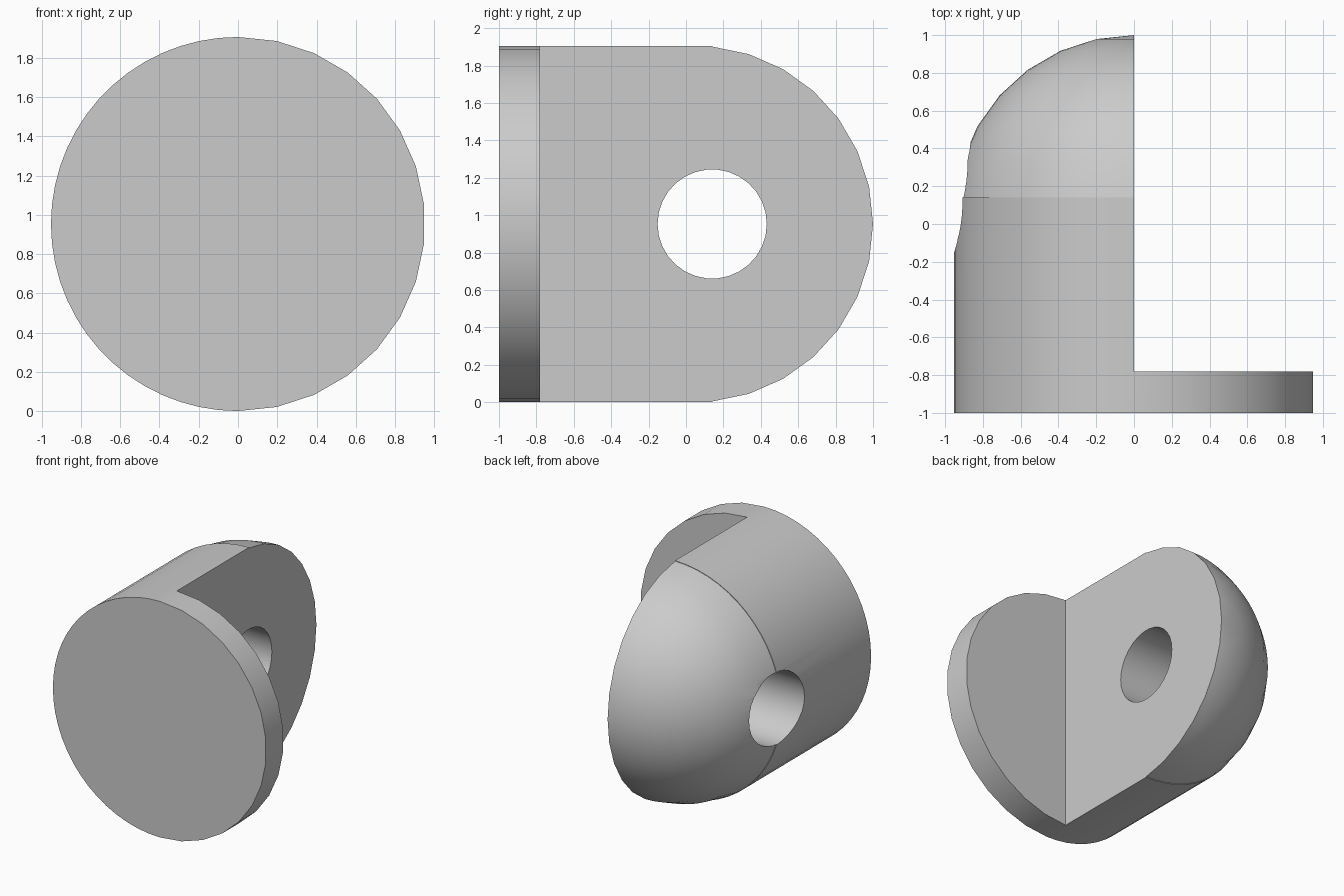
import bpy
import bmesh
from math import sin, cos, radians, sqrt, pi
from mathutils import Vector

cube = bpy.data.objects.get("Cube")
if cube:
    bpy.data.objects.remove(cube, do_unlink=True)

R = 0.953            # round body radius
FRONT, STEP, SEAM = -1.0, -0.78, 0.14
DOME_Y = 1.0 - R     # dome centre

grey = bpy.data.materials.new("plain grey")
grey.use_nodes = True
colour = (0.6, 0.6, 0.6, 1)
grey.diffuse_color = colour
grey.node_tree.nodes["Principled BSDF"].inputs["Base Color"].default_value = colour

bm = bmesh.new()


def arc(y, r, start, end, step):
    """Row of vertices around the y axis, angle measured from the top."""
    return [bm.verts.new((r * sin(radians(a)), y, R + r * cos(radians(a))))
            for a in range(start, end + 1, step)]


def bridge(rows):
    for a, b in zip(rows, rows[1:]):
        for i in range(len(a) - 1):
            bm.faces.new((a[i], a[i + 1], b[i + 1], b[i]))


# Right-hand plate: half disc, faceted more coarsely
plate = [arc(y, R, 0, 180, 12) for y in (FRONT, STEP)]
bridge(plate)
bm.faces.new(plate[1])

# Half body: straight barrel, tiny step at the seam, then the dome
profile = [(FRONT, R), (STEP, R), (SEAM, R)]
dome_segments = 7
for i in range(dome_segments):
    a = radians(5.6 + (90 - 5.6) * i / dome_segments)
    profile.append((DOME_Y + R * sin(a), R * cos(a)))
body = [arc(y, r, 180, 360, 6) for y, r in profile]
bridge(body)
pole = bm.verts.new((0, 1, R))
last = body[-1]
for a, b in zip(last, last[1:]):
    bm.faces.new((a, b, pole))

# Front disc and the flat cut face along the middle
bm.faces.new(plate[0] + body[0][1:-1])
bm.faces.new([row[-1] for row in body[1:]] + [pole] + [row[0] for row in reversed(body[1:])])
bmesh.ops.remove_doubles(bm, verts=bm.verts[:], dist=0.0005)
bmesh.ops.recalc_face_normals(bm, faces=bm.faces[:])
mesh = bpy.data.meshes.new("domed_bracket")
bm.to_mesh(mesh)
bm.free()
mesh.materials.append(grey)
bracket = bpy.data.objects.new("domed_bracket", mesh)
bpy.context.collection.objects.link(bracket)

# Cross hole
bpy.ops.mesh.primitive_cylinder_add(vertices=30, radius=0.292, depth=1.6,
                                    location=(-0.6, SEAM, R), rotation=(0, pi / 2, 0))
cutter = bpy.context.object
cutter.name = "hole_cutter"
cutter.hide_render = True
cutter.data.materials.append(grey)
hole = bracket.modifiers.new("hole", 'BOOLEAN')
hole.operation = 'DIFFERENCE'
hole.solver = 'EXACT'
hole.object = cutter

bpy.ops.object.select_all(action='DESELECT')
bracket.select_set(True)
bpy.context.view_layer.objects.active = bracket
bpy.ops.object.modifier_apply(modifier=hole.name)
bpy.data.objects.remove(cutter, do_unlink=True)
bpy.ops.object.shade_smooth_by_angle(angle=radians(30))
